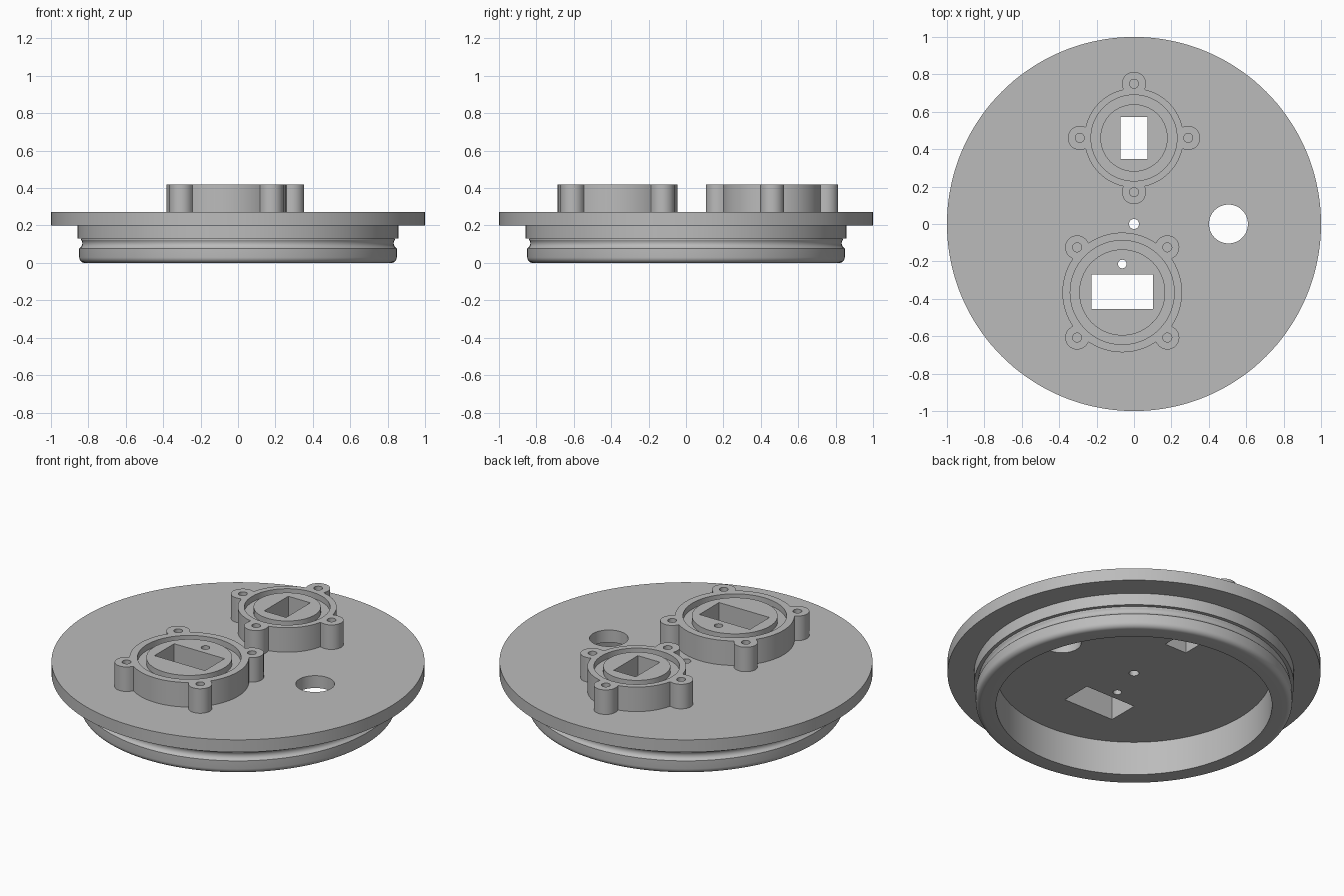
import bpy
import bmesh
from math import cos, sin, pi, radians, asin, sqrt, atan2

cube = bpy.data.objects.get("Cube")
if cube:
    bpy.data.objects.remove(cube, do_unlink=True)

GREY = (0.5, 0.5, 0.5, 1)
grey = bpy.data.materials.new("plain grey")
grey.use_nodes = True
grey.diffuse_color = GREY
grey.node_tree.nodes["Principled BSDF"].inputs["Base Color"].default_value = GREY

CEILING, DECK, PORT_TOP = 0.2, 0.273, 0.418


def circle(cx, cy, r, n=48):
    return [(cx + r * cos(2 * pi * i / n), cy + r * sin(2 * pi * i / n)) for i in range(n)]


def rectangle(cx, cy, hx, hy):
    return [(cx - hx, cy - hy), (cx + hx, cy - hy), (cx + hx, cy + hy), (cx - hx, cy + hy)]


def add_prism(bm, outline, z0, z1):
    """Extrude a counter-clockwise outline from z0 to z1."""
    low = [bm.verts.new((x, y, z0)) for x, y in outline]
    high = [bm.verts.new((x, y, z1)) for x, y in outline]
    bm.faces.new(low[::-1])
    bm.faces.new(high)
    for i in range(len(low)):
        j = (i + 1) % len(low)
        bm.faces.new((low[i], low[j], high[j], high[i]))


def add_ring(bm, cx, cy, inner, outer, z0, z1, n=96):
    """Square-section ring used to cut a seal groove."""
    loops = [[bm.verts.new((x, y, z)) for x, y in circle(cx, cy, r, n)]
             for r, z in ((inner, z0), (outer, z0), (outer, z1), (inner, z1))]
    for k in range(4):
        a, b = loops[k], loops[(k + 1) % 4]
        for i in range(n):
            j = (i + 1) % n
            bm.faces.new((a[i], a[j], b[j], b[i]))


def make_object(name, bm):
    bmesh.ops.recalc_face_normals(bm, faces=bm.faces[:])
    mesh = bpy.data.meshes.new(name)
    bm.to_mesh(mesh)
    bm.free()
    mesh.materials.append(grey)
    obj = bpy.data.objects.new(name, mesh)
    bpy.context.collection.objects.link(obj)
    return obj


def cut_and_shade(obj, cutter_bm):
    cutter = make_object(obj.name + "_cutter", cutter_bm)
    cutter.hide_render = True
    mod = obj.modifiers.new("openings", "BOOLEAN")
    mod.operation, mod.solver, mod.object = "DIFFERENCE", "EXACT", cutter
    bpy.ops.object.select_all(action="DESELECT")
    bpy.context.view_layer.objects.active = obj
    obj.select_set(True)
    bpy.ops.object.modifier_apply(modifier=mod.name)
    bpy.data.objects.remove(cutter, do_unlink=True)
    bpy.ops.object.shade_smooth_by_angle(angle=radians(30))


def port_outline(cx, cy, r, reach, ear, angles):
    """Round boss with ears whose sides run radially into the boss."""
    points = []
    half = asin(ear / reach)
    tangent = sqrt(reach ** 2 - ear ** 2)
    for k, a in enumerate(angles):
        ex, ey = cx + reach * cos(a), cy + reach * sin(a)
        points.append((cx + r * cos(a - half), cy + r * sin(a - half)))
        # Rounded ear tip between its two tangent points
        start = atan2(-ear, 0) + half * -1 + a
        sweep = pi + 2 * half
        points += [(ex + ear * cos(start + sweep * i / 24), ey + ear * sin(start + sweep * i / 24))
                   for i in range(25)]
        # Boss arc to the next ear
        a0, a1 = a + half, angles[0] + 2 * pi * (k + 1) / len(angles) - half
        points += [(cx + r * cos(a0 + (a1 - a0) * i / 20), cy + r * sin(a0 + (a1 - a0) * i / 20))
                   for i in range(20)]
    return points


# Each port: name, centre, boss radius, ear reach, first ear angle, groove radii, window, extra hole
PORTS = [
    ("small_port", (0, 0.46), 0.265, 0.29, 0, (0.18, 0.23),
     rectangle(0, 0.46, 0.072, 0.113), None),
    ("large_port", (-0.063, -0.366), 0.32, 0.341, pi / 4, (0.23, 0.278),
     rectangle(-0.063, -0.363, 0.165, 0.092), circle(-0.063, -0.214, 0.023)),
]

# Lid: flange, neck, seal groove, rounded lip and hollow underside
profile = [(0, DECK), (1, DECK), (1, CEILING), (0.858, CEILING), (0.858, 0.13), (0.838, 0.13)]
profile += [(0.853 - 0.021 * sin(t * pi / 8), 0.105 + 0.025 * cos(t * pi / 8)) for t in range(2, 8)]
profile += [(0.849, 0.078)]
profile += [(0.819 + 0.03 * cos(t * pi / 12), 0.03 - 0.03 * sin(t * pi / 12)) for t in range(7)]
profile += [(0.74, 0), (0.74, CEILING), (0, CEILING)]

bm = bmesh.new()
verts = [bm.verts.new((r, 0, z)) for r, z in profile]
edges = [bm.edges.new(pair) for pair in zip(verts, verts[1:])]
bmesh.ops.spin(bm, geom=verts + edges, cent=(0, 0, 0), axis=(0, 0, 1),
               angle=2 * pi, steps=144, use_merge=True)
bmesh.ops.remove_doubles(bm, verts=bm.verts[:], dist=0.0001)
lid = make_object("lid", bm)

# Openings through the lid
cut = bmesh.new()
openings = [circle(0.505, 0, 0.104, 64), circle(0, 0, 0.027)]
for port in PORTS:
    openings += [shape for shape in port[6:] if shape]
for shape in openings:
    add_prism(cut, shape, 0.1, 0.5)
cut_and_shade(lid, cut)

# Raised ports with seal grooves, windows and blind screw holes
for name, (cx, cy), r, reach, first, groove, window, extra in PORTS:
    angles = [first + k * pi / 2 for k in range(4)]
    bm = bmesh.new()
    add_prism(bm, port_outline(cx, cy, r, reach, 0.064, angles), DECK, PORT_TOP)
    port = make_object(name, bm)
    cut = bmesh.new()
    add_ring(cut, cx, cy, *groove, PORT_TOP - 0.035, 0.5)
    for a in angles:
        add_prism(cut, circle(cx + reach * cos(a), cy + reach * sin(a), 0.024, 32),
                  PORT_TOP - 0.11, 0.5)
    for shape in (window, extra):
        if shape:
            add_prism(cut, shape, 0.1, 0.5)
    cut_and_shade(port, cut)
